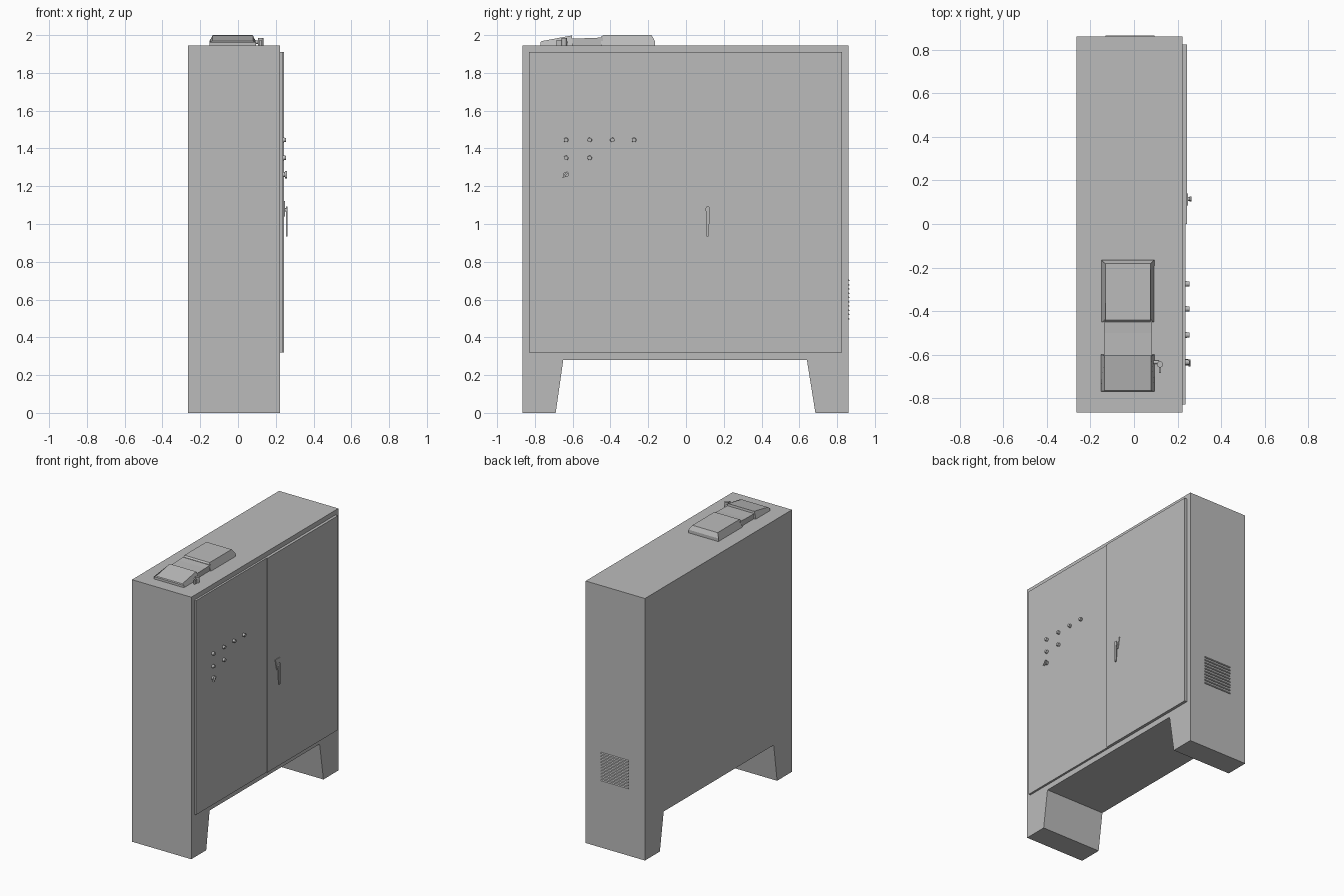
import bpy
import bmesh
from mathutils import Vector

cube = bpy.data.objects.get("Cube")
if cube:
    bpy.data.objects.remove(cube, do_unlink=True)

grey = bpy.data.materials.new("cabinet grey")
grey.use_nodes = True
COLOUR = (0.5, 0.5, 0.5, 1)
grey.diffuse_color = COLOUR
grey.node_tree.nodes["Principled BSDF"].inputs["Base Color"].default_value = COLOUR


def finish(name, bm):
    bmesh.ops.recalc_face_normals(bm, faces=bm.faces)
    mesh = bpy.data.meshes.new(name)
    bm.to_mesh(mesh)
    bm.free()
    mesh.materials.append(grey)
    ob = bpy.data.objects.new(name, mesh)
    bpy.context.collection.objects.link(ob)
    return ob


def box(name, x, y, z):
    return prism(name, [(y[0], z[0]), (y[1], z[0]), (y[1], z[1]), (y[0], z[1])], x)


def prism(name, profile, x, inset=0, inset_above=9):
    """Extrude a (y, z) profile along x; points above a height can lean inward."""
    bm = bmesh.new()
    rings = []
    for px, lean in ((x[0], inset), (x[1], -inset)):
        rings.append([bm.verts.new((px + (lean if z > inset_above else 0), y, z))
                      for y, z in profile])
    bm.faces.new(rings[0])
    bm.faces.new(rings[1])
    n = len(profile)
    for i in range(n):
        j = (i + 1) % n
        bm.faces.new((rings[0][i], rings[0][j], rings[1][j], rings[1][i]))
    return finish(name, bm)


def cylinder(name, start, end, r1, r2=None, sides=24):
    a, b = Vector(start), Vector(end)
    bm = bmesh.new()
    bmesh.ops.create_cone(bm, cap_ends=True, segments=sides, radius1=r1,
                          radius2=r1 if r2 is None else r2, depth=(b - a).length)
    turn = (b - a).to_track_quat('Z', 'Y').to_matrix()
    bmesh.ops.rotate(bm, verts=bm.verts, matrix=turn)
    bmesh.ops.translate(bm, verts=bm.verts, vec=(a + b) / 2)
    ob = finish(name, bm)
    bpy.ops.object.select_all(action='DESELECT')
    ob.select_set(True)
    bpy.context.view_layer.objects.active = ob
    bpy.ops.object.shade_smooth_by_angle()
    return ob


# Cabinet body and the two tapered feet
WIDTH = (-0.265, 0.222)
box("cabinet_body", WIDTH, (-0.865, 0.86), (0.28, 1.945))
prism("front_foot", [(-0.865, 0), (-0.69, 0), (-0.65, 0.28), (-0.865, 0.28)], WIDTH)
prism("rear_foot", [(0.86, 0), (0.685, 0), (0.64, 0.28), (0.86, 0.28)], WIDTH)

# Doors: the rear one overlaps slightly proud of the front one
box("front_door", (0.22, 0.237), (-0.83, 0), (0.32, 1.91))
box("rear_door", (0.22, 0.243), (0, 0.825), (0.32, 1.91))

# Push buttons
for z, row in ((1.445, (-0.635, -0.51, -0.39, -0.275)), (1.35, (-0.635, -0.51))):
    for y in row:
        cylinder("button_collar", (0.235, y, z), (0.243, y, z), 0.013)
        cylinder("button_cap", (0.243, y, z), (0.254, y, z), 0.012, 0.011)

# Rotary selector with a slanted grip
cylinder("selector_collar", (0.235, -0.635, 1.262), (0.25, -0.635, 1.262), 0.014)
prism("selector_grip", [(-0.655, 1.246), (-0.648, 1.242), (-0.622, 1.272), (-0.63, 1.28)],
      (0.25, 0.26))

# Door handle
prism("handle_base", [(0.104, 1.04), (0.124, 1.04), (0.14, 1.122), (0.086, 1.122)],
      (0.242, 0.248))
cylinder("handle_pivot", (0.242, 0.115, 1.075), (0.256, 0.115, 1.075), 0.009)
prism("handle_lever", [(0.109, 0.935), (0.12, 0.935), (0.127, 1.085), (0.12, 1.093),
                       (0.111, 1.093), (0.104, 1.085)], (0.255, 0.263))

# Louvres on the rear end
for i in range(10):
    z = 0.495 + i * 0.0225
    prism("vent_slat", [(0.858, z), (0.865, z), (0.865, z + 0.004), (0.858, z + 0.013)],
          (-0.13, 0.095))

# Roof connector: rear housing, sunken bridge, sloping front hood
prism("connector_housing", [(-0.45, 1.94), (-0.165, 1.94), (-0.165, 1.968), (-0.182, 2.0),
                            (-0.44, 2.0), (-0.45, 1.99)], (-0.152, 0.095), 0.02, 1.97)
prism("connector_bridge", [(-0.62, 1.94), (-0.44, 1.94), (-0.44, 1.988), (-0.5, 1.984),
                           (-0.62, 1.982)], (-0.138, 0.083))
prism("connector_hood", [(-0.77, 1.94), (-0.6, 1.94), (-0.6, 1.96), (-0.605, 1.998),
                         (-0.765, 1.968), (-0.77, 1.962)], (-0.152, 0.095), 0.016, 1.963)

# Locking lever beside the connector
cylinder("lock_pivot", (0.09, -0.635, 1.962), (0.115, -0.635, 1.962), 0.009)
cylinder("lock_post", (0.12, -0.645, 1.94), (0.12, -0.645, 1.985), 0.014)
box("lock_arm", (0.115, 0.125), (-0.685, -0.65), (1.945, 1.975))
